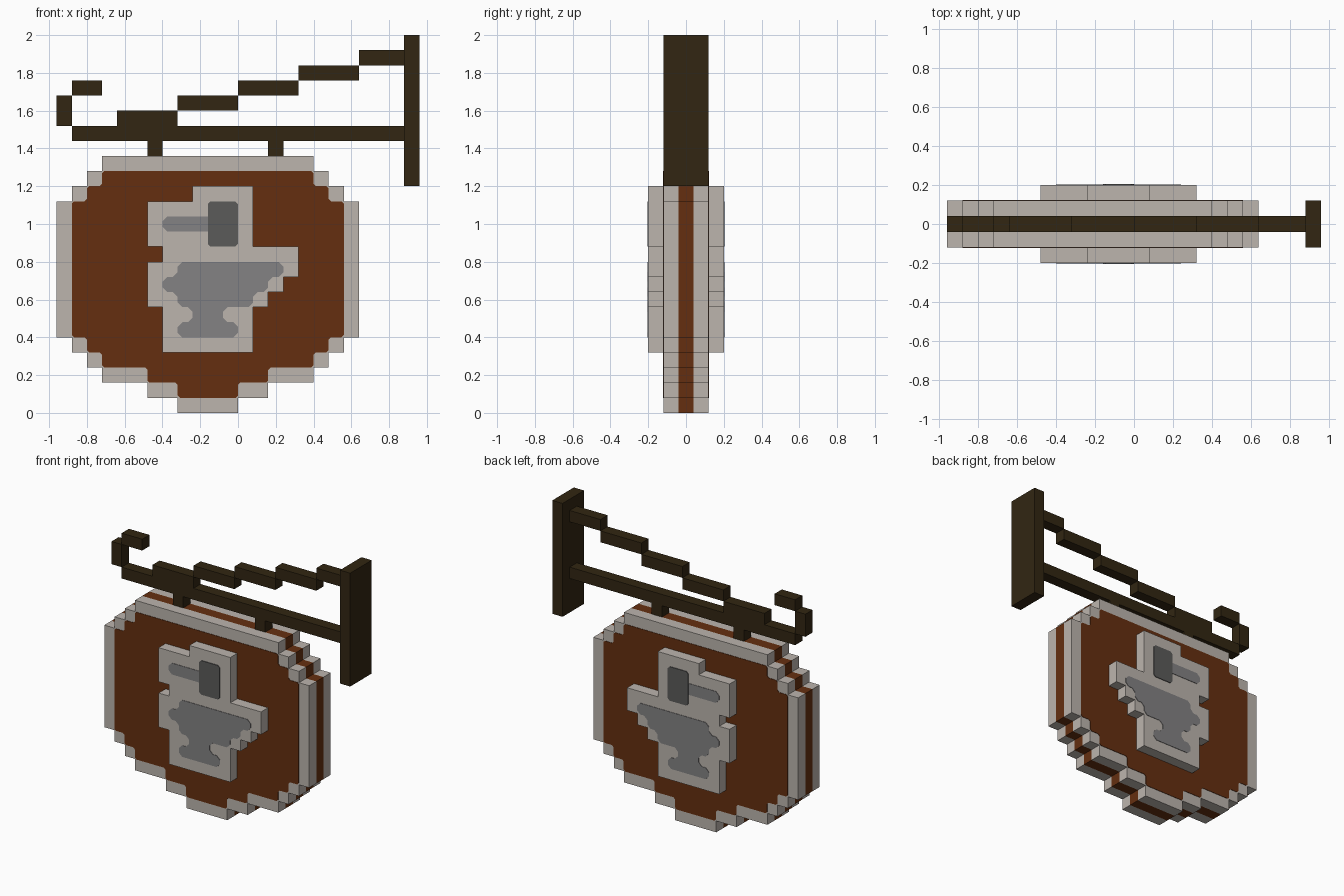
import bpy
import bmesh
from mathutils import Vector

U = 0.08  # grid unit used for every part

cube = bpy.data.objects.get("Cube")
if cube:
    bpy.data.objects.remove(cube, do_unlink=True)


def material(name, rgb):
    lin = [((c / 255 + 0.055) / 1.055) ** 2.4 for c in rgb]
    m = bpy.data.materials.new(name)
    m.use_nodes = True
    m.diffuse_color = (*lin, 1)
    m.node_tree.nodes["Principled BSDF"].inputs["Base Color"].default_value = (*lin, 1)
    return m


IRON = material("dark iron", (50, 38, 18))
WOOD = material("brown wood", (101, 47, 16))
STONE = material("pale stone", (188, 181, 174))
GREY = material("mid grey", (131, 130, 131))
DARK = material("dark grey", (91, 91, 90))


def outline(rows, cut=0.0):
    """Turn rows (z0, z1, x0, x1), listed upward in grid units, into a stepped
    outline, with each corner optionally clipped by cut."""
    right = [(r[3], z) for r in rows for z in r[:2]]
    left = [(r[2], z) for r in reversed(rows) for z in (r[1], r[0])]
    pts = []
    for p in right + left:
        if not pts or p != pts[-1]:
            pts.append(p)
    n = len(pts)
    pts = [Vector(p) * U for p in pts]
    result = []
    for i, p in enumerate(pts):
        a, b = pts[i - 1] - p, pts[(i + 1) % n] - p
        if abs(a.cross(b)) < 1e-7:  # straight run, not a corner
            continue
        if cut:
            result += [p + a.normalized() * cut, p + b.normalized() * cut]
        else:
            result.append(p)
    return result


def slab(name, rows, y0, y1, mat, cut=0.0):
    """Extrude a stepped outline from y0 to y1."""
    bm = bmesh.new()
    face = bm.faces.new([bm.verts.new((p.x, y0, p.y)) for p in outline(rows, cut)])
    ext = bmesh.ops.extrude_face_region(bm, geom=[face])
    moved = [v for v in ext["geom"] if isinstance(v, bmesh.types.BMVert)]
    bmesh.ops.translate(bm, verts=moved, vec=(0, y1 - y0, 0))
    bmesh.ops.recalc_face_normals(bm, faces=bm.faces)
    mesh = bpy.data.meshes.new(name)
    bm.to_mesh(mesh)
    bm.free()
    mesh.materials.append(mat)
    obj = bpy.data.objects.new(name, mesh)
    bpy.context.scene.collection.objects.link(obj)
    return obj


def bar(name, x0, x1, z0, z1, half=0.04):
    return slab(name, [(z0, z1, x0, x1)], -half, half, IRON)


# Iron bracket: wall plate, beam, stepped brace, hook and hangers
bar("wall_plate", 11, 12, 15, 25, 0.12)
bar("beam", -11, 11, 18, 19)
for i in range(5):
    x = -8 + 4 * i
    bar(f"brace_step_{i + 1}", x, min(x + 4, 11), 19 + i, 20 + i)
bar("hook_upright", -12, -11, 19, 21)
bar("hook_tip", -11, -9, 21, 22)
bar("hanger_right", -6, -5, 17, 18)
bar("hanger_left", 2, 3, 17, 18)

# Board silhouette, painted panel and emblem shapes
BOARD = [(0, 1, -4, 0), (1, 2, -6, 2), (2, 3, -9, 5), (3, 4, -10, 6),
         (4, 5, -11, 7), (5, 14, -12, 8), (14, 15, -11, 7),
         (15, 16, -10, 6), (16, 17, -9, 5)]
PANEL = [(1, 2, -4, 0), (2, 3, -6, 2), (3, 4, -9, 5), (4, 5, -10, 6),
         (5, 14, -11, 7), (14, 15, -10, 6), (15, 16, -9, 5)]
EMBLEM = [(4, 7, -5, 1), (7, 8, -6, 2), (8, 9, -6, 3), (9, 10, -6, 4),
          (10, 11, -5, 4), (11, 14, -6, 1), (14, 15, -3, 1)]
ANVIL = [(5, 6, -4, 0), (6, 7, -3, -1), (7, 8, -4, 1), (8, 9, -5, 2),
         (9, 10, -4, 3)]
HANDLE = [(12, 13, -5, -1.5)]
HAMMER = [(11, 14, -2, 0)]

# Wooden core, then the same layers on the front and the back
slab("board_core", BOARD, -0.04, 0.04, WOOD)
for side, s in (("front", -1), ("back", 1)):
    slab(f"{side}_rim", BOARD, s * 0.04, s * 0.12, STONE)
    slab(f"{side}_panel", PANEL, s * 0.119, s * 0.123, WOOD, 0.012)
    slab(f"{side}_emblem", EMBLEM, s * 0.12, s * 0.20, STONE)
    slab(f"{side}_anvil", ANVIL, s * 0.199, s * 0.203, GREY, 0.025)
    slab(f"{side}_hammer_handle", HANDLE, s * 0.199, s * 0.203, GREY, 0.025)
    slab(f"{side}_hammer_head", HAMMER, s * 0.199, s * 0.205, DARK, 0.015)
